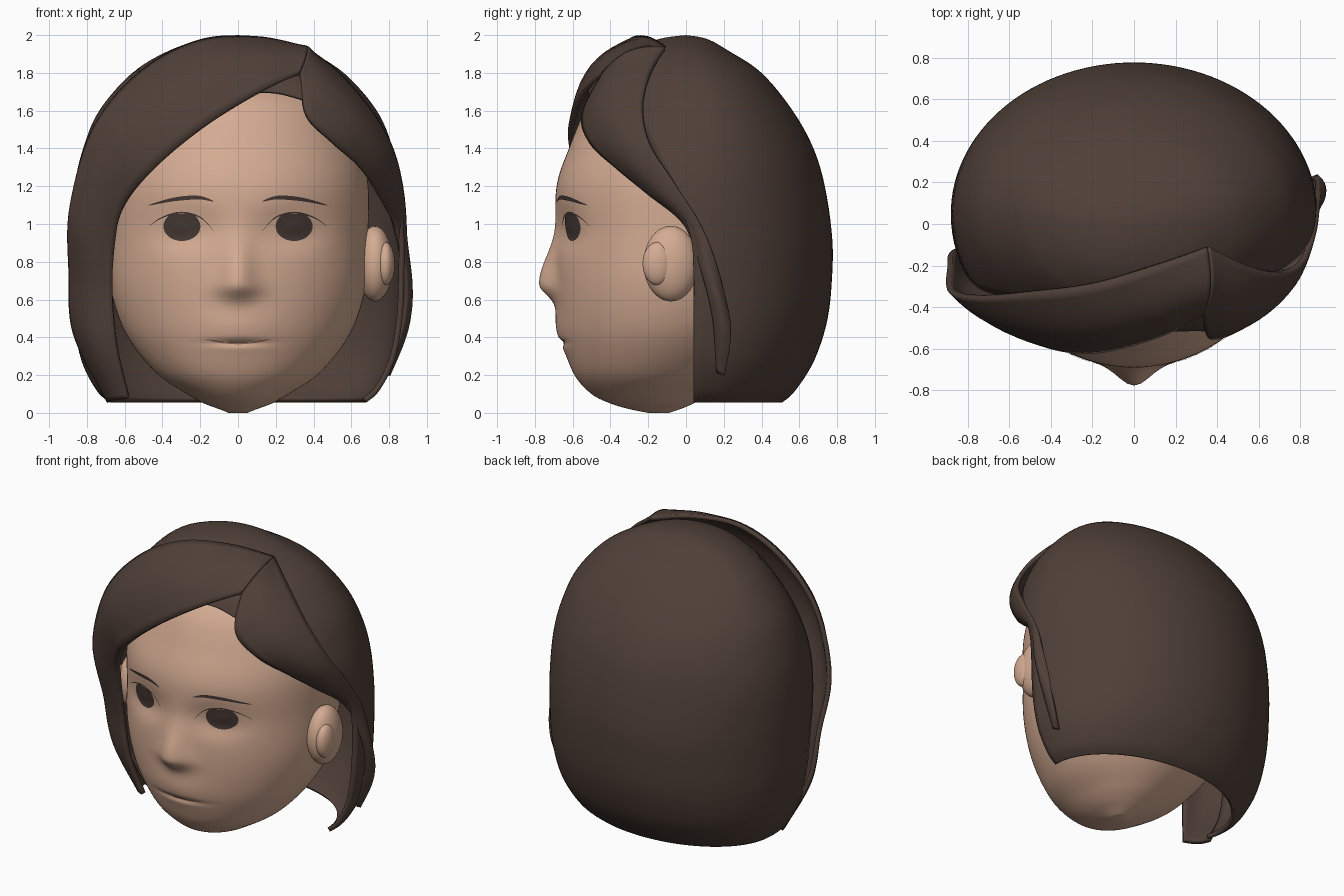
import bpy, bmesh, math
from mathutils import Vector

if "Cube" in bpy.data.objects:
    bpy.data.objects.remove(bpy.data.objects["Cube"], do_unlink=True)


def material(name, colour):
    m = bpy.data.materials.new(name)
    m.use_nodes = True
    m.diffuse_color = (*colour, 1)
    m.node_tree.nodes["Principled BSDF"].inputs["Base Color"].default_value = (*colour, 1)
    return m


skin = material("skin", (0.66, 0.41, 0.29))
hair = material("dark brown hair", (0.08, 0.051, 0.04))
dark = material("eye brown", (0.06, 0.04, 0.034))
lip = material("lip line", (0.33, 0.18, 0.13))


def spline(rows, steps):
    """Smooth path through rows of any width."""
    rows = [tuple(r) for r in rows]
    ext = [rows[0]] + rows + [rows[-1]]
    out = []
    for i in range(1, len(ext) - 2):
        for k in range(steps):
            t = k / steps
            out.append(tuple(
                b + 0.5 * t * (c - a + t * (2 * a - 5 * b + 4 * c - d + t * (3 * (b - c) + d - a)))
                for a, b, c, d in zip(*ext[i - 1:i + 3])))
    return out + [rows[-1]]


def loft(name, grid, mat, closed=False, caps=False, thickness=0, offset=0):
    """Skin a grid of points, row by row."""
    bm = bmesh.new()
    rows = [[bm.verts.new(p) for p in row] for row in grid]
    n = len(rows[0])
    for a, b in zip(rows, rows[1:]):
        for j in range(n if closed else n - 1):
            k = (j + 1) % n
            bm.faces.new((a[j], a[k], b[k], b[j]))
    if caps:
        bm.faces.new(rows[0])
        bm.faces.new(rows[-1])
    bmesh.ops.remove_doubles(bm, verts=bm.verts, dist=.001)
    bmesh.ops.recalc_face_normals(bm, faces=bm.faces)
    mesh = bpy.data.meshes.new(name)
    bm.to_mesh(mesh)
    bm.free()
    mesh.materials.append(mat)
    ob = bpy.data.objects.new(name, mesh)
    bpy.context.collection.objects.link(ob)
    if thickness:
        mod = ob.modifiers.new("thickness", "SOLIDIFY")
        mod.thickness, mod.offset = thickness, offset
    bpy.ops.object.select_all(action="DESELECT")
    ob.select_set(True)
    bpy.context.view_layer.objects.active = ob
    bpy.ops.object.shade_smooth_by_angle(angle=math.radians(40))


# Head rings: height, half width, front, back
HEAD = spline([
    (0, .05, -.2, -.09), (.02, .1, -.3, -.03), (.05, .18, -.4, .04), (.1, .27, -.5, .13),
    (.2, .42, -.59, .26), (.35, .55, -.645, .4), (.5, .63, -.675, .5), (.7, .68, -.69, .56),
    (.95, .69, -.69, .6), (1.2, .69, -.685, .6), (1.4, .65, -.62, .55), (1.6, .56, -.53, .45),
    (1.72, .42, -.4, .3), (1.78, .2, -.2, .1), (1.79, .02, -.06, -.02)], 12)


def bump(x, z, cx, cz, sx, sz):
    return math.exp(-((x - cx) / sx) ** 2 - ((z - cz) / sz) ** 2)


def relief(x, z):
    """Nose, eye sockets and mouth, as a forward offset."""
    x = abs(x)
    nose = .088 * bump(x, z, 0, .68, .075 + .03 * bump(0, z, 0, .65, 1, .1), .19 if z > .68 else .075)
    eye = .024 * bump(x, z, .3, .985, .1, .055) - .05 * bump(x, z, .28, .97, .17, .1)
    mouth = .02 * bump(x, z, 0, .44, .2, .11) - .02 * bump(x, z, 0, .372, .15, .016)
    return nose + eye + mouth


def face_y(x, z):
    """Depth of the face surface at a point seen from the front."""
    for a, b in zip(HEAD, HEAD[1:]):
        if a[0] <= z <= b[0]:
            t = (z - a[0]) / (b[0] - a[0])
            w, f, k = (a[i] + t * (b[i] - a[i]) for i in (1, 2, 3))
            c = (f + k) / 2
            return c + (f - c) * math.sqrt(max(0, 1 - (x / w) ** 2)) - relief(x, z)


SEG = 128
grid = []
for z, w, f, k in HEAD:
    c = (f + k) / 2
    row = []
    for j in range(SEG):
        a = 2 * math.pi * j / SEG
        x, s = w * math.cos(a), math.sin(a)
        row.append((x, c + (k - c) * s + relief(x, z) * min(s, 0), z))
    grid.append(row)
loft("head", grid, skin, closed=True, caps=True)


def ribbon(name, path, width, mat, lift=.006):
    """Thin tapered plate lying on the face."""
    pts = spline(path, 8)
    n = len(pts) - 1
    rows = []
    for i, (x, z) in enumerate(pts):
        h = width * (.15 + .85 * math.sin(math.pi * i / n))
        rows.append([(x, face_y(x, z + d) - lift, z + d) for d in (-h, 0, h)])
    loft(name, rows, mat)


def ellipsoid(name, centre, radii, mat):
    rows = []
    for i in range(1, 24):
        p = math.pi * i / 24
        rows.append([(centre[0] + radii[0] * math.cos(p),
                      centre[1] + radii[1] * math.sin(p) * math.cos(q * math.pi / 16),
                      centre[2] + radii[2] * math.sin(p) * math.sin(q * math.pi / 16))
                     for q in range(32)])
    loft(name, rows, mat, closed=True, caps=True)


# Eyes, brows and ears on both sides
for side, s in (("left", 1), ("right", -1)):
    rows = []
    for r in range(9):
        row = []
        for j in range(32):
            a = math.pi * j / 16
            x = s * (.297 + .098 * r / 8 * math.cos(a))
            z = min(.988 + .078 * r / 8 * math.sin(a), 1.052)
            row.append((x, face_y(x, z) - .006, z))
        rows.append(row)
    loft(side + "_iris", rows, dark, closed=True)
    ribbon(side + "_eyelid", [(s * .13, .965), (s * .2, 1.035), (s * .3, 1.06), (s * .4, 1.035),
                              (s * .47, .99)], .005, dark)
    ribbon(side + "_brow", [(s * .13, 1.12), (s * .21, 1.14), (s * .34, 1.13), (s * .47, 1.1)],
           .011, dark)
    ellipsoid(side + "_ear", (s * .725, -.08, .79), (.095, .145, .2), skin)
    ellipsoid(side + "_ear_inner", (s * .78, -.15, .79), (.05, .08, .115), skin)
ribbon("mouth_line", [(-.17, .39), (-.09, .375), (0, .37), (.09, .375), (.17, .39)], .007, lip, .003)


# Hair cap rings: height, half width, front, back, hairline on each side
CAP = spline([
    (.055, .68, -.4, .51, .04, -.06), (.12, .75, -.5, .58, .04, -.08),
    (.28, .83, -.6, .68, .04, -.1), (.5, .87, -.7, .75, .04, -.12), (.75, .88, -.7, .775, .04, -.17),
    (.95, .88, -.7, .772, .02, -.24), (1.2, .865, -.67, .735, -.08, -.31),
    (1.4, .82, -.6, .675, -.18, -.34), (1.6, .735, -.5, .565, -.27, -.36),
    (1.8, .56, -.4, .4, -.36, -.38), (1.92, .36, -.28, .22, -.36, -.38),
    (1.98, .17, -.14, .11, -.36, -.38), (2, .0004, -.0004, .0004, -.36, -.38)], 6)
grid = []
for z, w, f, k, left, right in CAP:
    c = min(.05, (f + k) / 2 + (k - f) / 10)

    def start(limit):
        v = (limit - c) / ((c - f) if limit < c else (k - c))
        return math.asin(max(-1, min(1, v)))
    a0, a1 = start(left), math.pi - start(right)
    row = []
    for j in range(65):
        a = a0 + (a1 - a0) * j / 64
        s = math.sin(a)
        row.append((w * math.cos(a), c + (k - c if s > 0 else c - f) * s, z))
    grid.append(row)
loft("hair_cap", grid, hair, thickness=.03, offset=-1)


def lock(name, upper, lower, bulge, thickness=.03):
    """Curved sheet of hair between two edge paths."""
    rows = []
    for u, l in zip(spline(upper, 8), spline(lower, 8)):
        u, l = Vector(u), Vector(l)
        mid = (u + l) / 2
        out = (mid - Vector((0, 0, min(mid.z, 1.3)))).normalized()
        side = (l - u).normalized()
        out = (out - side * out.dot(side)).normalized()
        size = min(bulge, (l - u).length * .16)
        rows.append([u.lerp(l, j / 12) + out * size * math.sin(math.pi * j / 12) for j in range(13)])
    loft(name, rows, hair, thickness=thickness)


# Swept fringe, meeting at the side parting
lock("right_fringe",
     [(.35, -.11, 1.93), (.1, -.2, 1.98), (-.2, -.29, 1.965), (-.5, -.33, 1.81), (-.75, -.35, 1.52),
      (-.88, -.32, 1.1), (-.885, -.2, .75), (-.86, -.12, .42), (-.68, -.07, .06)],
     [(.33, -.43, 1.8), (.1, -.54, 1.69), (-.2, -.61, 1.5), (-.45, -.57, 1.29), (-.6, -.45, 1.1),
      (-.65, -.37, .92), (-.665, -.31, .65), (-.64, -.28, .35), (-.58, -.21, .08)], .085)
lock("left_fringe",
     [(.35, -.11, 1.93), (.52, -.19, 1.8), (.68, -.23, 1.62), (.8, -.19, 1.42), (.86, -.05, 1.2),
      (.88, .1, .95), (.88, .2, .6), (.865, .23, .4), (.79, .2, .2)],
     [(.33, -.43, 1.8), (.36, -.54, 1.58), (.5, -.5, 1.43), (.64, -.36, 1.3), (.73, -.2, 1.17),
      (.82, 0, 1), (.88, .09, .75), (.872, .15, .5), (.79, .17, .22)], .08)
lock("parting_underlay",
     [(.08, -.43, 1.75), (.25, -.42, 1.8), (.42, -.42, 1.74)],
     [(.08, -.52, 1.7), (.22, -.51, 1.69), (.4, -.51, 1.64)], .01, .015)
